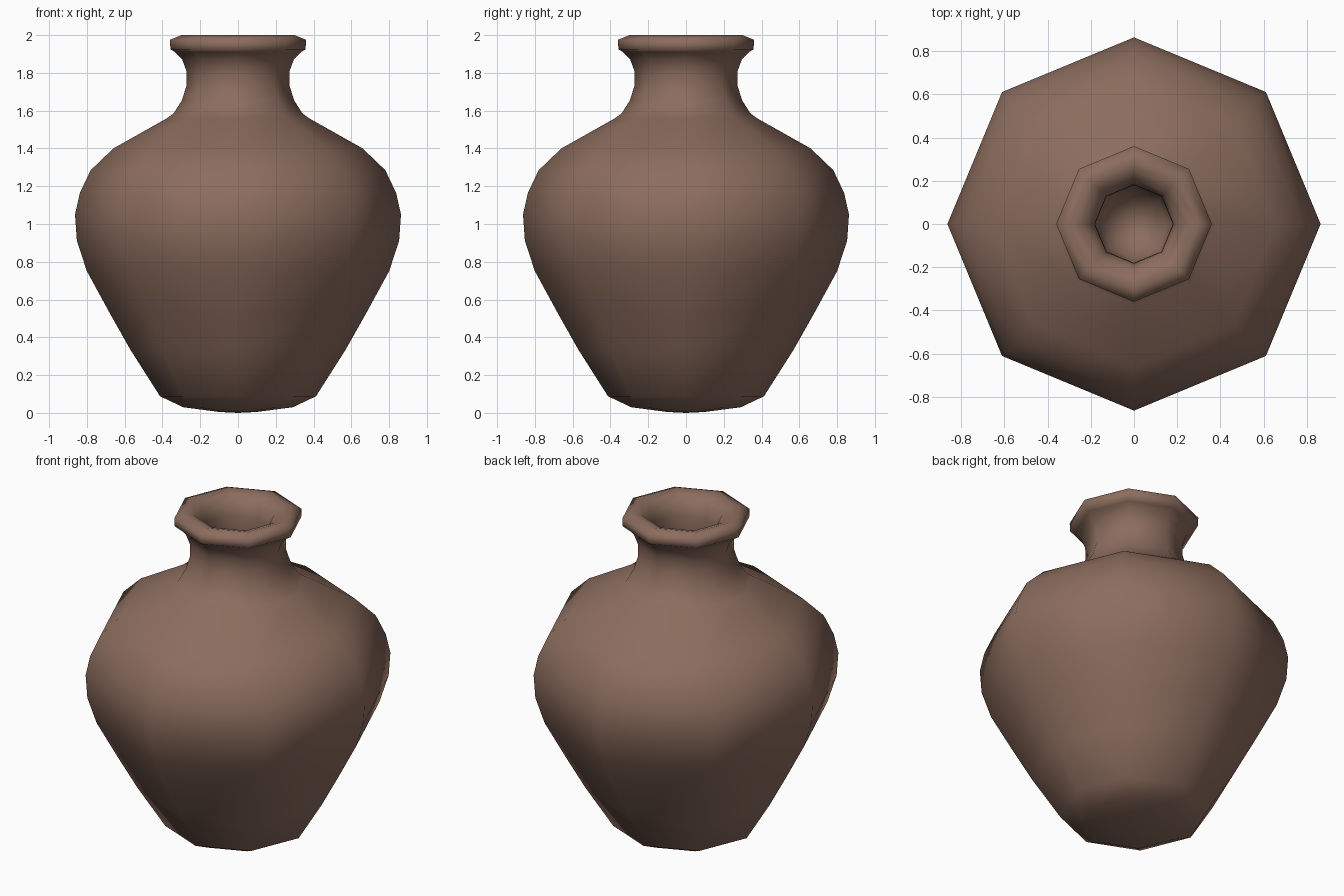
import bpy, bmesh, math

if "Cube" in bpy.data.objects:
    bpy.data.objects.remove(bpy.data.objects["Cube"])

SIDES = 8

# Clay colour
clay = bpy.data.materials.new("brown_clay")
clay.diffuse_color = (0.262, 0.153, 0.112, 1.0)
clay.use_nodes = True
clay.node_tree.nodes["Principled BSDF"].inputs["Base Color"].default_value = clay.diffuse_color

# Profile (radius, height): base, belly, shoulder, neck, lip, then down the inside
outer = [(0.0, 0.0), (0.10, 0.005), (0.29, 0.03), (0.413, 0.088), (0.57, 0.335),
         (0.68, 0.53), (0.80, 0.75), (0.853, 0.91), (0.863, 1.05), (0.837, 1.165),
         (0.78, 1.285), (0.66, 1.40), (0.376, 1.56), (0.34, 1.587), (0.297, 1.655),
         (0.272, 1.735), (0.273, 1.81), (0.295, 1.87), (0.333, 1.91)]
lip = [(0.358, 1.925), (0.36, 1.975), (0.30, 2.0), (0.25, 1.985)]
inner = [(0.205, 1.95), (0.182, 1.88), (0.18, 1.79), (0.185, 1.72),
         (0.16, 1.62), (0.09, 1.54), (0.0, 1.51)]


def lathe(name, profile, material):
    """Spin a profile round z; radius 0 makes a pole."""
    bm = bmesh.new()
    rings = []
    for r, z in profile:
        if r == 0:
            rings.append([bm.verts.new((0, 0, z))] * SIDES)
        else:
            rings.append([bm.verts.new((r * math.cos(i * math.tau / SIDES),
                                        r * math.sin(i * math.tau / SIDES), z))
                          for i in range(SIDES)])
    for a, b in zip(rings, rings[1:]):
        for i in range(SIDES):
            j = (i + 1) % SIDES
            corners = dict.fromkeys((a[i], a[j], b[j], b[i]))
            bm.faces.new(list(corners)).smooth = True
    bmesh.ops.recalc_face_normals(bm, faces=bm.faces)
    mesh = bpy.data.meshes.new(name)
    bm.to_mesh(mesh)
    bm.free()
    mesh.materials.append(material)
    obj = bpy.data.objects.new(name, mesh)
    bpy.context.collection.objects.link(obj)
    return obj


# Eight-sided smooth vase
lathe("vase", outer + lip + inner, clay)
